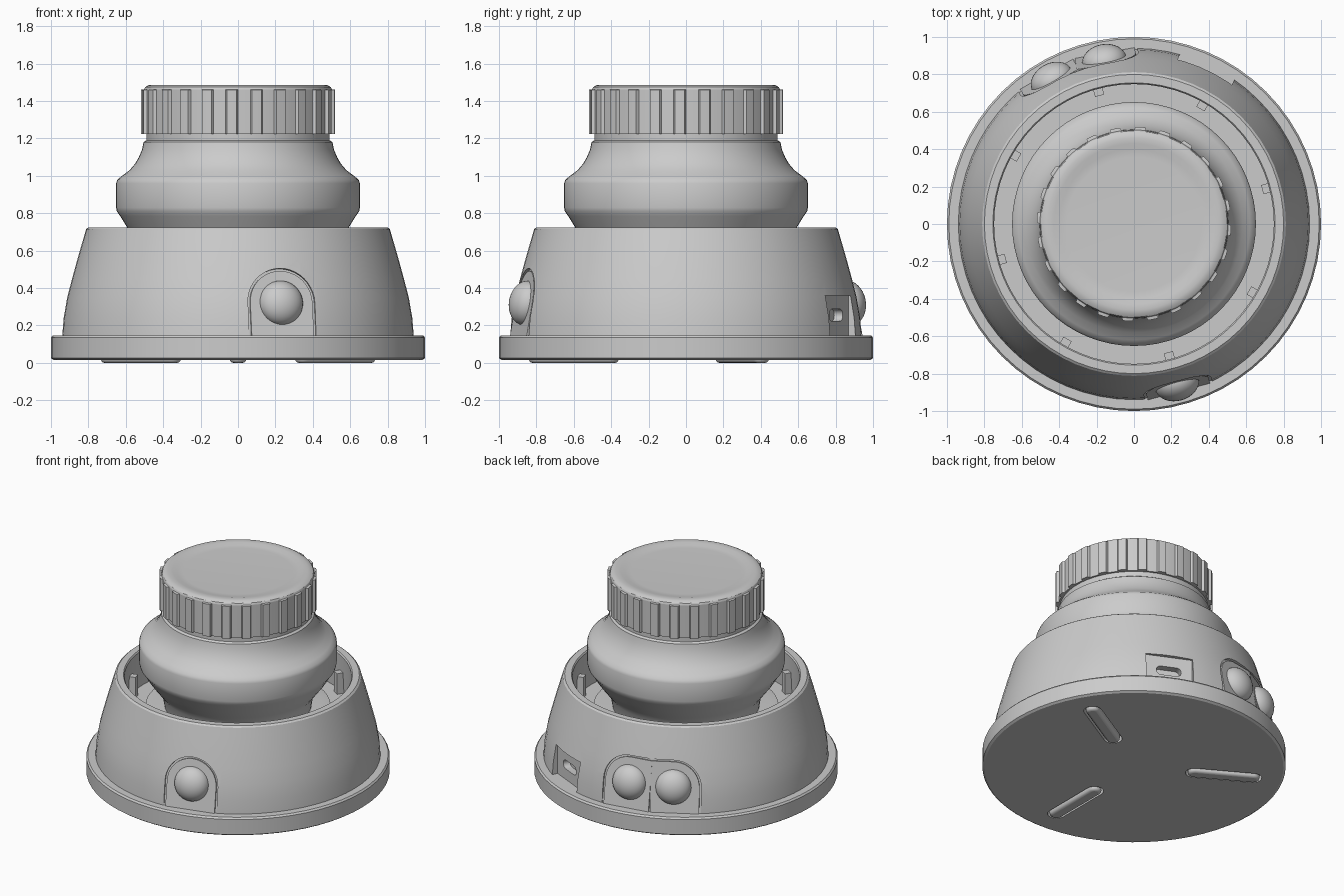
import bpy, bmesh, math
from mathutils import Matrix

old = bpy.data.objects.get("Cube")
if old:
    bpy.data.objects.remove(old)

grey = bpy.data.materials.new("grey_plastic")
grey.use_nodes = True
COLOUR = (0.6, 0.6, 0.6, 1)
grey.diffuse_color = COLOUR
grey.node_tree.nodes["Principled BSDF"].inputs["Base Color"].default_value = COLOUR


def finish(name, bm):
    bmesh.ops.recalc_face_normals(bm, faces=bm.faces)
    mesh = bpy.data.meshes.new(name)
    bm.to_mesh(mesh)
    bm.free()
    mesh.materials.append(grey)
    ob = bpy.data.objects.new(name, mesh)
    bpy.context.collection.objects.link(ob)
    return ob


def activate(ob):
    bpy.ops.object.select_all(action='DESELECT')
    ob.select_set(True)
    bpy.context.view_layer.objects.active = ob


def smooth(ob, angle=30):
    activate(ob)
    bpy.ops.object.shade_smooth_by_angle(angle=math.radians(angle))


def lathe(name, profile, angles=None, rib=None):
    """Revolve (radius, z) points, closing both ends with a cap."""
    angles = angles or [math.tau * i / 64 for i in range(64)]
    bm = bmesh.new()
    rings = []
    for r, z in profile:
        ring = []
        for i, a in enumerate(angles):
            rr = r + (rib(i, z) if rib else 0)
            ring.append(bm.verts.new((rr * math.cos(a), rr * math.sin(a), z)))
        rings.append(ring)
    n = len(angles)
    for lo, hi in zip(rings, rings[1:]):
        for i in range(n):
            j = (i + 1) % n
            bm.faces.new((lo[i], lo[j], hi[j], hi[i]))
    bm.faces.new(rings[0])
    bm.faces.new(rings[-1])
    return finish(name, bm)


def prism(name, outline, x0, x1, matrix):
    """Extrude a (y, z) outline along local x."""
    bm = bmesh.new()
    a = [bm.verts.new((x0, y, z)) for y, z in outline]
    b = [bm.verts.new((x1, y, z)) for y, z in outline]
    bm.faces.new(a)
    bm.faces.new(b)
    for i in range(len(a)):
        j = (i + 1) % len(a)
        bm.faces.new((a[i], a[j], b[j], b[i]))
    bm.transform(matrix)
    return finish(name, bm)


def cut(target, cutter):
    mod = target.modifiers.new("cut", 'BOOLEAN')
    mod.operation = 'DIFFERENCE'
    mod.solver = 'EXACT'
    mod.object = cutter
    activate(target)
    bpy.ops.object.modifier_apply(modifier=mod.name)
    bpy.data.objects.remove(cutter)


def arc(cy, cz, r, start, end, n=10):
    steps = [math.radians(start + (end - start) * i / n) for i in range(n + 1)]
    return [(cy + r * math.cos(t), cz + r * math.sin(t)) for t in steps]


def arch(r, inner=None, side=0):
    """Arched panel; side +1/-1 makes that side square, reaching to inner."""
    right = [(inner, -0.21), (inner, r)] if side > 0 else [(r, -0.21)] + arc(0, 0, r, 0, 90)
    left = [(-inner, r), (-inner, -0.21)] if side < 0 else arc(0, 0, r, 90, 180) + [(-r, -0.21)]
    pts = right + left
    return [p for i, p in enumerate(pts) if i == 0 or math.dist(p, pts[i - 1]) > 1e-5]


def stadium(half, r):
    return arc(half - r, 0, r, -90, 90) + arc(r - half, 0, r, 90, 270)


def on_wall(azimuth, dist, z, tilt=0):
    return (Matrix.Rotation(math.radians(azimuth), 4, 'Z') @ Matrix.Translation((dist, 0, z))
            @ Matrix.Rotation(math.radians(-tilt), 4, 'Y'))


# Base plate with three radial pockets and rubber feet
base = lathe("base_plate", [(0.985, 0.015), (1.0, 0.025), (1.0, 0.135), (0.99, 0.147)])
down = Matrix(((0, 1, 0, 0), (0, 0, -1, 0), (-1, 0, 0, 0), (0, 0, 0, 1)))
for az in (30, 150, 270):
    place = on_wall(az, 0.6, 0.015) @ down
    cut(base, prism("foot_cutter", stadium(0.255, 0.06), -0.04, 0.05, place))
    foot = prism("rubber_foot", stadium(0.24, 0.045), -0.045, 0.015, place)
    bev = foot.modifiers.new("round", 'BEVEL')
    bev.width, bev.segments = 0.02, 3
    smooth(foot, 40)
smooth(base)

# Bowl shaped housing with open top and raised inner collar
housing = lathe("housing", [
    (0.94, 0.14), (0.932, 0.24), (0.913, 0.35), (0.887, 0.45), (0.857, 0.56),
    (0.828, 0.66), (0.812, 0.715), (0.80, 0.725), (0.755, 0.725), (0.748, 0.715),
    (0.76, 0.45), (0.61, 0.45), (0.61, 0.5), (0.55, 0.51)])

# Button panels: one on the front, a joined pair on the back
for label, az, side in (("front", -75, 0), ("back_a", 100.3, 1), ("back_b", 119.7, -1)):
    place = on_wall(az, 0.885, 0.32, 10)
    cut(housing, prism("panel_cutter", arch(0.185, 0.165, side), 0, 0.2, place))
    plate = prism(label + "_button_panel", arch(0.172, 0.153, side), -0.03, 0.012, place)
    smooth(plate)
    bm = bmesh.new()
    bmesh.ops.create_uvsphere(bm, u_segments=32, v_segments=16, radius=0.12)
    bm.transform(place @ Matrix.Diagonal((0.75, 1, 1, 1)))
    smooth(finish(label + "_button", bm), 60)

# Cable port: square recess with a rounded slot
recess = [(-0.16, -0.12), (0.16, -0.12), (0.16, 0.105), (-0.16, 0.105)]
cut(housing, prism("port_cutter", recess, 0, 0.2, on_wall(65, 0.885, 0.255)))
cut(housing, prism("slot_cutter", stadium(0.085, 0.032), -0.05, 0.1, on_wall(65, 0.885, 0.255)))
smooth(housing)

# Small locating tabs inside the rim
tab = [(-0.025, -0.08), (0.025, -0.08), (0.025, 0.07), (-0.025, 0.07)]
for k in range(8):
    prism("rim_tab", tab, -0.03, 0.05, on_wall(15 + 45 * k, 0.74, 0.53))

# Flared stem rising from the collar
smooth(lathe("stem", [
    (0.48, 0.48), (0.50, 0.6), (0.545, 0.66), (0.59, 0.72), (0.63, 0.785), (0.648, 0.81),
    (0.652, 0.83), (0.652, 0.96), (0.645, 0.98), (0.62, 1.0), (0.58, 1.03), (0.55, 1.065),
    (0.53, 1.1), (0.513, 1.14), (0.505, 1.18), (0.49, 1.19), (0.49, 1.24)]), 35)

# Ribbed knob with a shallow dished top
RIBS = 24
ANGLES = [math.tau * (k + f) / RIBS for k in range(RIBS) for f in (0, 0.25, 0.5, 0.56, 0.75, 0.94)]
smooth(lathe("knob", [
    (0.47, 1.225), (0.503, 1.225), (0.503, 1.46), (0.503, 1.462), (0.497, 1.474),
    (0.48, 1.484), (0.46, 1.487), (0.43, 1.486), (0.40, 1.478), (0.36, 1.476)],
    ANGLES, lambda i, z: 0.017 if i % 6 > 2 and 1.22 < z < 1.461 else 0))
